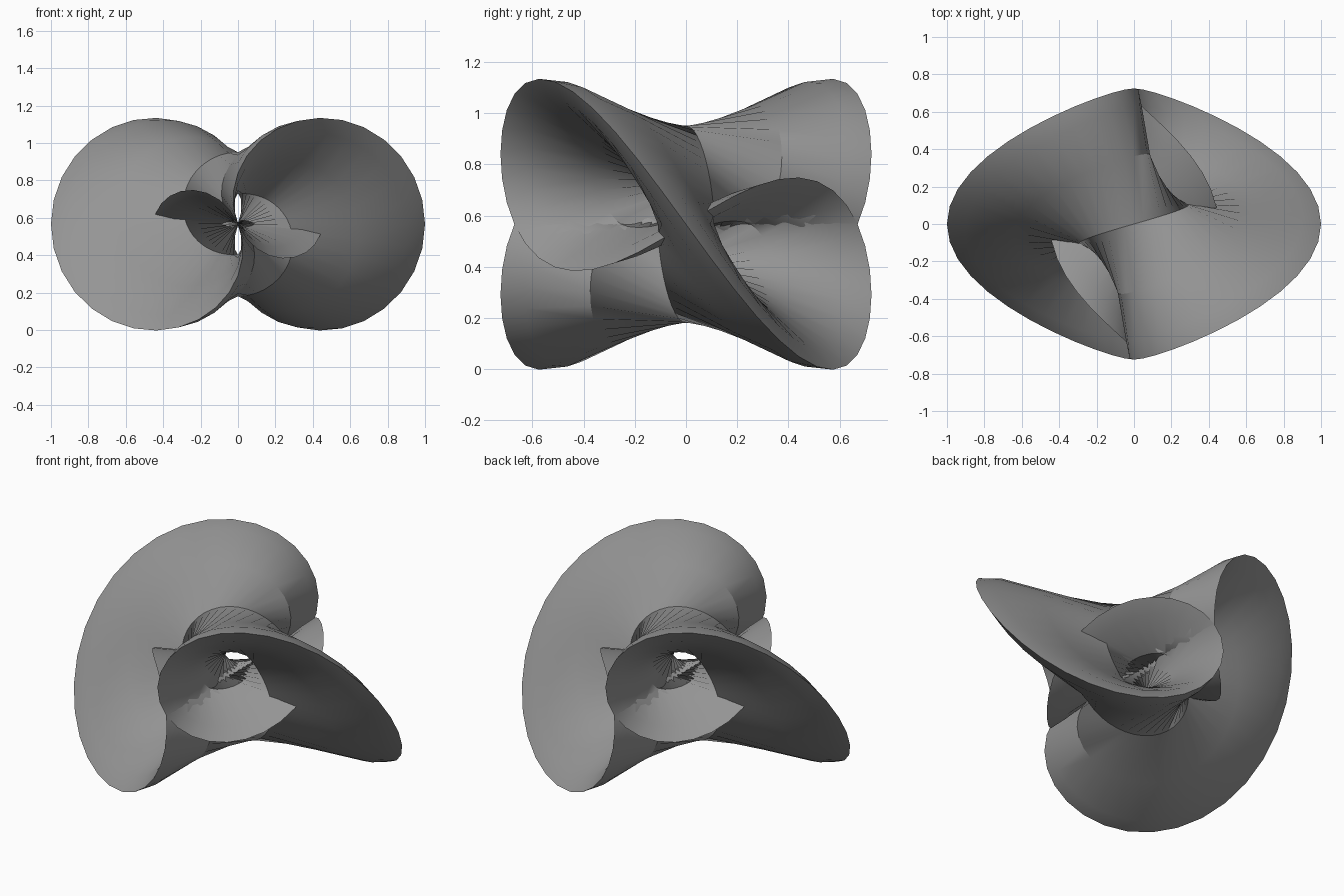
import bpy
import bmesh
from math import sin, cos, tau, radians

# Remove the default cube
cube = bpy.data.objects.get("Cube")
if cube:
    bpy.data.objects.remove(cube, do_unlink=True)

RING_RADIUS = 0.275     # centre line of the band
HALF_WIDTH = 0.725      # long half axis of the elliptical section
HALF_THICKNESS = 0.11   # short half axis
CENTRE_HEIGHT = 0.566
RING_STEPS = 48
SECTION_STEPS = 12

# Plain grey finish
grey = bpy.data.materials.new("plain grey")
grey.use_nodes = True
colour = (0.3, 0.3, 0.3, 1.0)
grey.diffuse_color = colour
grey.node_tree.nodes["Principled BSDF"].inputs["Base Color"].default_value = colour


def band_point(turn, phi):
    """Point on a flat elliptical section that twists once around the ring."""
    p = HALF_WIDTH * cos(phi)
    q = HALF_THICKNESS * sin(phi)
    radius = RING_RADIUS + p * cos(turn) + q * sin(turn)
    depth = q * cos(turn) - p * sin(turn)
    return radius * cos(turn), depth, CENTRE_HEIGHT + radius * sin(turn)


# Twisted ring: sections swept around the y axis and joined into a closed skin
bm = bmesh.new()
rings = [[bm.verts.new(band_point(tau * i / RING_STEPS, tau * j / SECTION_STEPS))
          for j in range(SECTION_STEPS)] for i in range(RING_STEPS)]
for i, ring in enumerate(rings):
    following = rings[(i + 1) % RING_STEPS]
    for j in range(SECTION_STEPS):
        k = (j + 1) % SECTION_STEPS
        bm.faces.new((ring[j], following[j], following[k], ring[k]))

# Wind the faces so that the skin points away from the section centre
bm.normal_update()
face = rings[0][SECTION_STEPS // 4].link_faces[0]
if face.normal.y < 0:
    bmesh.ops.reverse_faces(bm, faces=bm.faces[:])

mesh = bpy.data.meshes.new("twisted_ring")
bm.to_mesh(mesh)
bm.free()
mesh.materials.append(grey)
twisted_ring = bpy.data.objects.new("twisted_ring", mesh)
bpy.context.collection.objects.link(twisted_ring)

# Smooth skin with a crisp rim
bpy.ops.object.select_all(action="DESELECT")
twisted_ring.select_set(True)
bpy.context.view_layer.objects.active = twisted_ring
bpy.ops.object.shade_smooth_by_angle(angle=radians(30))
